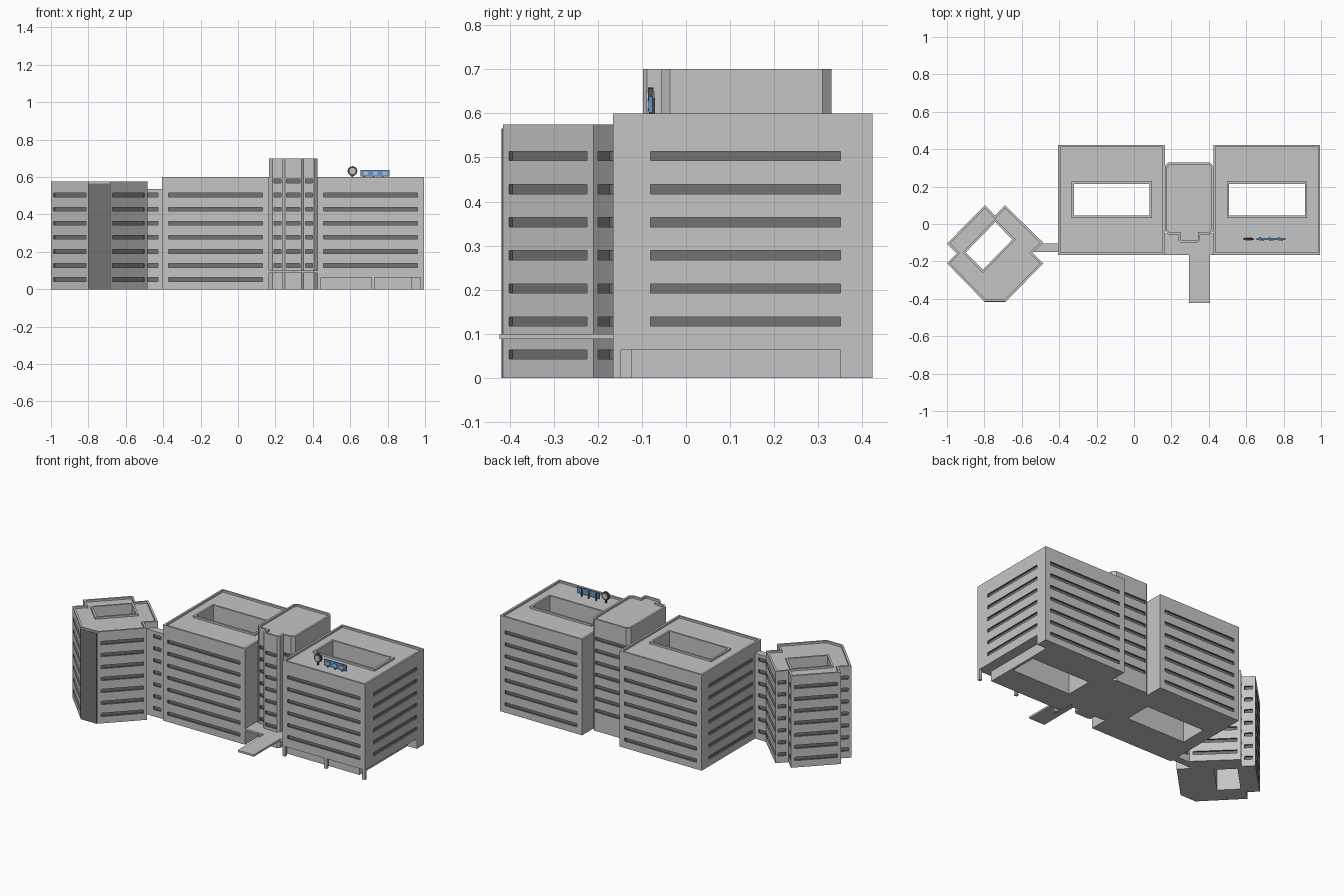
import bpy
import bmesh
import math
from mathutils import Vector

if "Cube" in bpy.data.objects:
    bpy.data.objects.remove(bpy.data.objects["Cube"], do_unlink=True)


def material(name, rgb):
    m = bpy.data.materials.new(name)
    m.use_nodes = True
    m.diffuse_color = (*rgb, 1)
    m.node_tree.nodes["Principled BSDF"].inputs["Base Color"].default_value = (*rgb, 1)
    return m


WALL = material("concrete grey", (0.56, 0.56, 0.56))
DARK = material("window grey", (0.17, 0.17, 0.17))
BLUE = material("sign blue", (0.12, 0.3, 0.58))
PALE = material("pale sign blue", (0.4, 0.55, 0.75))
BLACK = material("dark metal", (0.07, 0.07, 0.075))

FLOORS = [0.053 + 0.075 * i for i in range(7)]
RIM = 0.012


def finish(name, bm, mat):
    mesh = bpy.data.meshes.new(name)
    bmesh.ops.recalc_face_normals(bm, faces=bm.faces)
    bm.to_mesh(mesh)
    bm.free()
    mesh.materials.append(mat)
    ob = bpy.data.objects.new(name, mesh)
    bpy.context.collection.objects.link(ob)
    return ob


def add_prism(bm, pts, z0, z1):
    low = [bm.verts.new((p[0], p[1], z0)) for p in pts]
    high = [bm.verts.new((p[0], p[1], z1)) for p in pts]
    bm.faces.new(low[::-1])
    bm.faces.new(high)
    for i in range(len(pts)):
        j = (i + 1) % len(pts)
        bm.faces.new((low[i], low[j], high[j], high[i]))


def prism(name, pts, z0, z1, mat=WALL):
    bm = bmesh.new()
    add_prism(bm, pts, z0, z1)
    return finish(name, bm, mat)


def rect(x0, x1, y0, y1):
    return [(x0, y0), (x1, y0), (x1, y1), (x0, y1)]


def box(name, x0, x1, y0, y1, z0, z1, mat=WALL):
    return prism(name, rect(x0, x1, y0, y1), z0, z1, mat)


def offset(pts, d):
    """Move every edge of a counter-clockwise outline inward by d."""
    out = []
    for i, p in enumerate(pts):
        b = Vector(p)
        u = (b - Vector(pts[i - 1])).normalized()
        v = (Vector(pts[(i + 1) % len(pts)]) - b).normalized()
        n, m = Vector((-u.y, u.x)), Vector((-v.y, v.x))
        out.append(tuple(b + (n + m) * d / (1 + n.dot(m))))
    return out


def cut(ob, cutter):
    mod = ob.modifiers.new("cut", 'BOOLEAN')
    mod.operation = 'DIFFERENCE'
    mod.solver = 'EXACT'
    mod.material_mode = 'TRANSFER'
    mod.object = cutter
    bpy.context.view_layer.update()
    graph = bpy.context.evaluated_depsgraph_get()
    mesh = bpy.data.meshes.new_from_object(ob.evaluated_get(graph))
    ob.modifiers.clear()
    ob.data = mesh
    bpy.data.objects.remove(cutter, do_unlink=True)


def sink_roof(ob, outline, height, court=None):
    """Leave a parapet round the roof and round the courtyard."""
    roof = prism("roof_cutter", offset(outline, RIM), height - RIM, height + 0.1)
    if court:
        cut(roof, prism("rim_cutter", offset(court, -RIM), -1, 2))
        cut(ob, prism("court_cutter", court, -1, 2))
    cut(ob, roof)


def cut_windows(ob, strips):
    """Each strip: start point, end point, floor heights."""
    bm = bmesh.new()
    for a, b, floors in strips:
        a, b = Vector(a), Vector(b)
        u = (b - a).normalized()
        out = Vector((u.y, -u.x))
        base = [a - out * 0.01, a + out * 0.004, b + out * 0.004, b - out * 0.01]
        for z in floors:
            add_prism(bm, base, z - 0.0105, z + 0.0105)
    cut(ob, finish("window_cutter", bm, DARK))


def part(p, q, s, e):
    """Piece of the edge p-q, with margins s and e."""
    p, q = Vector(p), Vector(q)
    u = (q - p).normalized()
    return p + u * s, q - u * e


# Two main blocks with courtyards
Y0, Y1 = -0.165, 0.423
for name, x0, side in (("west_block", -0.405, -1), ("east_block", 0.425, 1)):
    x1 = x0 + 0.57
    outline = rect(x0, x1, Y0, Y1)
    court = rect(x0 + 0.083, x0 + 0.488, 0.045, 0.215)
    block = prism(name, outline, 0, 0.6)
    sink_roof(block, outline, 0.6, court)
    front = FLOORS if side < 0 else FLOORS[1:]
    sw, se, ne, nw = outline
    strips = [(*part(sw, se, 0.033, 0.035), front),
              (*part(ne, nw, 0.035, 0.035), FLOORS)]
    if side > 0:
        strips.append((*part(se, ne, 0.085, 0.073), front))
    else:
        strips.append((*part(nw, sw, 0.073, 0.085), front))
    if side > 0:
        # Set-back ground floor under the east block
        cut(block, box("porch_cutter", 0.4, 1.1, -0.3, -0.125, -0.1, 0.063))
        cut(block, box("porch_cutter", 0.93, 1.1, -0.3, 0.35, -0.1, 0.063))
        for i, x in enumerate((0.425, 0.713, 0.977)):
            box(f"porch_column_{i + 1}", x, x + 0.018, Y0, -0.147, 0, 0.064)
    cut_windows(block, strips)

# Central stair tower with a front bay
half = [(0.045, -0.098), (0.058, -0.088), (0.058, -0.056), (0.11, -0.056),
        (0.13, -0.036), (0.13, 0.31), (0.11, 0.33)]
tower_outline = ([(0.295 + x, y) for x, y in half]
                 + [(0.295 - x, y) for x, y in reversed(half)])
tower = prism("stair_tower", tower_outline, 0, 0.7)
sink_roof(tower, tower_outline, 0.7)
strips = []
for i, p in enumerate(tower_outline):
    q = tower_outline[(i + 1) % len(tower_outline)]
    if abs(p[1] - q[1]) < 0.001:
        strips.append((*part(p, q, 0.008, 0.008), FLOORS[1:] + [0.578]))
cut_windows(tower, strips)

# Entrance canopy and covered walk
box("entrance_canopy", 0.165, 0.425, Y0, -0.05, 0.088, 0.1)
box("walkway_canopy", 0.295, 0.405, -0.423, Y0, 0.088, 0.1)

# Angled wing with notched corners
wing_outline = [(-1, -0.21), (-0.8, -0.415), (-0.685, -0.415), (-0.485, -0.21),
                (-0.543, -0.155), (-0.485, -0.1), (-0.69, 0.1), (-0.743, 0.045),
                (-0.797, 0.1), (-1, -0.105), (-0.947, -0.157)]
wing_court = [(-0.808, -0.245), (-0.65, -0.083), (-0.742, 0.01), (-0.9, -0.152)]
wing = prism("angled_wing", wing_outline, 0, 0.575)
sink_roof(wing, wing_outline, 0.575, wing_court)
strips = []
for i, p in enumerate(wing_outline):
    q = wing_outline[(i + 1) % len(wing_outline)]
    if i != 1:
        margin = 0.02 if (Vector(p) - Vector(q)).length > 0.1 else 0.016
        strips.append((*part(p, q, margin, margin), FLOORS))
cut_windows(wing, strips)

# Dark panel on the wing's front facet
box("wing_front_panel", -0.798, -0.687, -0.418, -0.413, 0, 0.565, DARK)

# Link between wing and west block
link = box("link_corridor", -0.545, -0.4, -0.15, -0.105, 0, 0.535)
cut_windows(link, [((-0.48, -0.15), (-0.428, -0.15), FLOORS),
                   ((-0.428, -0.105), (-0.48, -0.105), FLOORS)])

# Rooftop sign board on posts
box("sign_board", 0.655, 0.81, -0.085, -0.076, 0.602, 0.638, BLUE)
for i in range(3):
    x = 0.672 + 0.05 * i
    box(f"sign_panel_{i + 1}", x, x + 0.024, -0.09, -0.085, 0.61, 0.629, PALE)
    box(f"sign_post_{i + 1}", x, x + 0.006, -0.076, -0.07, 0.586, 0.635, BLACK)

# Round rooftop badge on a post
for name, radius, depth, mat in (("badge_disc", 0.026, 0.012, BLACK),
                                 ("badge_face", 0.017, 0.018, WALL)):
    bpy.ops.mesh.primitive_cylinder_add(vertices=24, radius=radius, depth=depth,
                                        location=(0.612, -0.08, 0.632),
                                        rotation=(math.pi / 2, 0, 0))
    disc = bpy.context.object
    disc.name = name
    disc.data.materials.append(mat)
    bpy.ops.object.shade_smooth_by_angle()
box("badge_post", 0.608, 0.616, -0.084, -0.076, 0.586, 0.61, BLACK)
